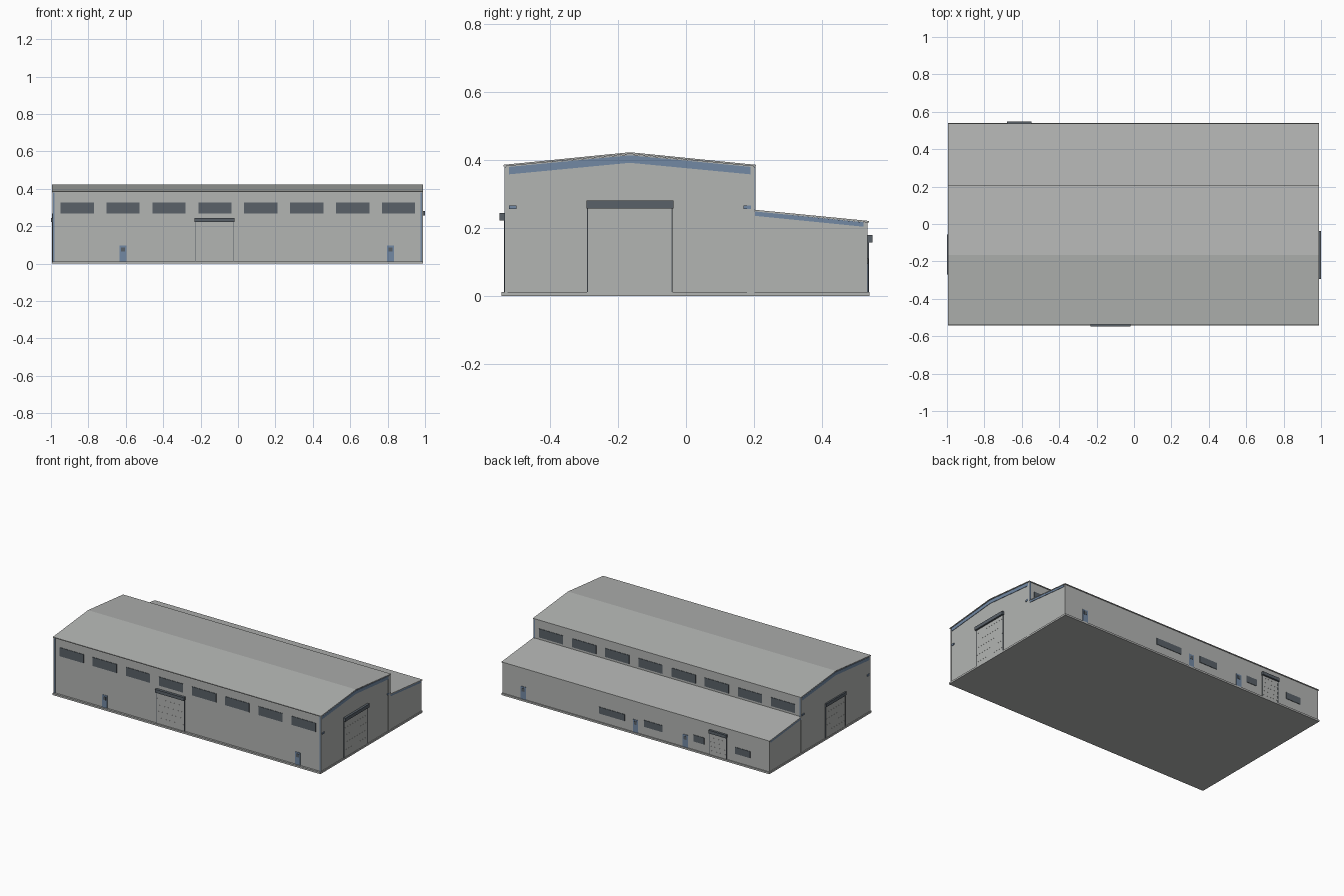
import bpy, bmesh
from mathutils import Vector

cube = bpy.data.objects.get("Cube")
if cube:
    bpy.data.objects.remove(cube, do_unlink=True)


def material(name, rgb):
    m = bpy.data.materials.new(name)
    m.use_nodes = True
    m.diffuse_color = (*rgb, 1)
    bsdf = next(n for n in m.node_tree.nodes if n.type == 'BSDF_PRINCIPLED')
    bsdf.inputs["Base Color"].default_value = (*rgb, 1)
    return m


GREY = material("light grey cladding", (0.45, 0.46, 0.45))
DARK = material("dark slate", (0.10, 0.12, 0.14))
BLUE = material("steel blue", (0.17, 0.25, 0.37))


def box(name, x, y, z, mat):
    """Box from three (low, high) ranges."""
    return prism(name, [(y[0], z[0]), (y[1], z[0]), (y[1], z[1]), (y[0], z[1])], x, mat)


def prism(name, profile, x, mat):
    """Extrude a closed (y, z) profile along x."""
    bm = bmesh.new()
    face = bm.faces.new([bm.verts.new((x[0], y, z)) for y, z in profile])
    ext = bmesh.ops.extrude_face_region(bm, geom=[face])
    moved = [v for v in ext["geom"] if isinstance(v, bmesh.types.BMVert)]
    bmesh.ops.translate(bm, verts=moved, vec=Vector((x[1] - x[0], 0, 0)))
    bmesh.ops.recalc_face_normals(bm, faces=bm.faces)
    mesh = bpy.data.meshes.new(name)
    bm.to_mesh(mesh)
    bm.free()
    obj = bpy.data.objects.new(name, mesh)
    mesh.materials.append(mat)
    bpy.context.collection.objects.link(obj)
    return obj


def strip(name, line, drop, x, mat):
    """Band of constant height hanging below a (y, z) line."""
    return prism(name, line + [(y, z - drop) for y, z in reversed(line)], x, mat)


XL, XR = -0.99, 0.985          # end walls
FRONT, MID, BACK = -0.53, 0.20, 0.533
FLOOR = 0.012
ENDS = ((XL, -1), (XR, 1))


def plate(name, side, span, z, depth, mat):
    """Plate on a wall; side is (axis, wall position, outward sign)."""
    axis, pos, sign = side
    out = sorted((pos - sign * 0.002, pos + sign * depth))
    if axis == 'y':
        return box(name, span, out, z, mat)
    return box(name, out, span, z, mat)


FRONT_SIDE, BACK_SIDE, HALL_BACK = ('y', FRONT, -1), ('y', BACK, 1), ('y', MID, 1)
LEFT_SIDE, RIGHT_SIDE = ('x', XR, 1), ('x', XL, -1)

# Slab, walls and roofs
box("floor_slab", (-0.995, 0.99), (-0.543, 0.54), (0, FLOOR), GREY)
prism("hall_walls", [(FRONT, FLOOR), (MID, FLOOR), (MID, 0.382), (-0.165, 0.417),
                     (FRONT, 0.382)], (XL, XR), GREY)
prism("annex_walls", [(MID, FLOOR), (BACK, FLOOR), (BACK, 0.216), (MID, 0.249)],
      (XL, XR), GREY)
strip("hall_roof", [(-0.537, 0.386), (-0.165, 0.423), (0.206, 0.386)], 0.005,
      (-0.995, 0.99), GREY)
strip("annex_roof", [(MID, 0.254), (0.538, 0.221)], 0.005, (-0.995, 0.99), GREY)

# Blue trim, corner posts and clamps on both ends
for x, s in ENDS:
    span = sorted((x - s * 0.002, x + s * 0.003))
    strip("hall_gable_trim", [(-0.52, 0.38), (-0.165, 0.414), (0.19, 0.38)], 0.022, span, BLUE)
    strip("annex_gable_trim", [(0.203, 0.249), (0.522, 0.217)], 0.013, span, BLUE)
    for y in ((FRONT - 0.002, FRONT + 0.005), (0.18, MID + 0.002)):
        box("corner_post", span, y, (FLOOR, 0.38), GREY)
    for y in (-0.51, 0.18):
        box("post_clamp", sorted((x, x + s * 0.005)), (y - 0.011, y + 0.011),
            (0.256, 0.267), BLUE)
    # Downpipes at the front corners and where the annex meets the hall
    inner = sorted((x, x - s * 0.008))
    box("corner_pipe", inner, (FRONT - 0.004, FRONT), (FLOOR, 0.38), BLUE)
    box("corner_pipe", inner, (MID, MID + 0.004), (0.25, 0.38), BLUE)

# High windows along the hall
for i in range(8):
    cx = -0.86 + i * 0.2455
    for side in (FRONT_SIDE, HALL_BACK):
        plate("high_window", side, (cx - 0.089, cx + 0.089), (0.268, 0.326), 0.003, DARK)

# Annex windows
for span in ((0.08, 0.27), (-0.2, -0.065), (-0.51, -0.43), (-0.85, -0.74)):
    plate("annex_window", BACK_SIDE, span, (0.067, 0.111), 0.003, DARK)


# Personnel doors with a small pane
def door(side, cx):
    plate("entry_door", side, (cx - 0.019, cx + 0.019), (FLOOR, 0.096), 0.003, BLUE)
    plate("door_pane", side, (cx - 0.010, cx + 0.010), (0.064, 0.086), 0.005, DARK)


for cx in (-0.615, 0.815):
    door(FRONT_SIDE, cx)
for cx in (0.83, 0.0, -0.37):
    door(BACK_SIDE, cx)


# Roller shutters: slats, side rails and a dark drum housing
def shutter(side, lo, hi, top, housing, depth):
    slats = 10
    step = (top - FLOOR) / slats
    for i in range(slats):
        z = FLOOR + i * step
        plate("shutter_slat", side, (lo, hi), (z, z + step), 0.003 + 0.0006 * (i % 2), GREY)
    for a in (lo, hi):
        plate("shutter_rail", side, (a - 0.0015, a + 0.0015), (FLOOR, top), 0.005, DARK)
    plate("shutter_housing", side, (lo - 0.004, hi + 0.004), (top, housing), depth, DARK)


shutter(FRONT_SIDE, -0.228, -0.022, 0.222, 0.244, 0.018)
shutter(BACK_SIDE, -0.675, -0.553, 0.158, 0.179, 0.015)
shutter(LEFT_SIDE, -0.289, -0.041, 0.258, 0.281, 0.015)
shutter(RIGHT_SIDE, -0.266, -0.06, 0.222, 0.244, 0.010)
